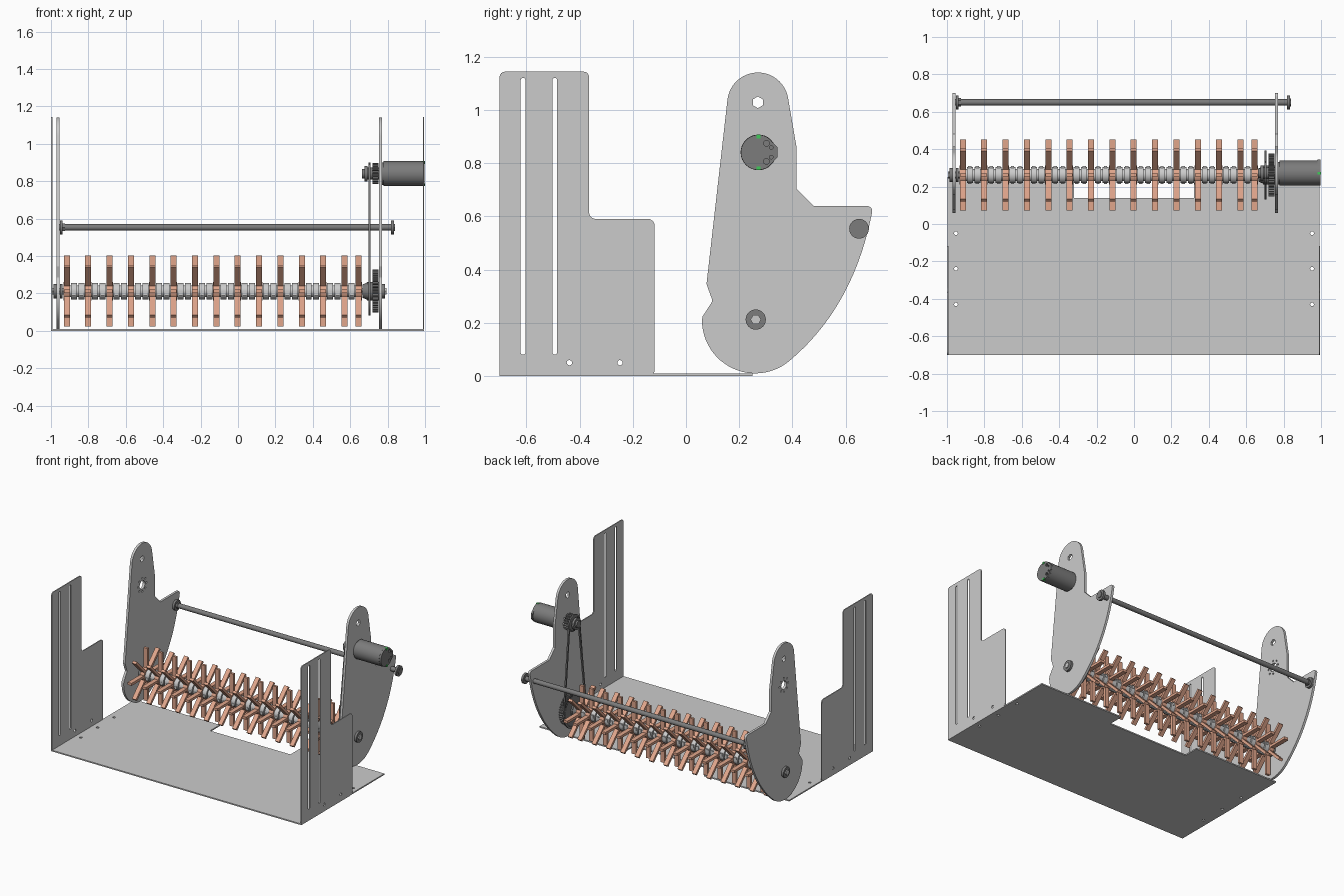
import bpy, bmesh
from math import sin, cos, pi, radians, tan
from mathutils import Vector, Matrix

if "Cube" in bpy.data.objects:
    bpy.data.objects.remove(bpy.data.objects["Cube"])


def material(name, rgb):
    m = bpy.data.materials.new(name)
    m.diffuse_color = (*rgb, 1)
    m.use_nodes = True
    m.node_tree.nodes["Principled BSDF"].inputs["Base Color"].default_value = m.diffuse_color
    return m


COPPER = material("copper_rubber", (0.75, 0.38, 0.26))
DARK = material("dark_metal", (0.2, 0.2, 0.2))
GREEN = material("green_terminal", (0.05, 0.6, 0.1))


def add(name, mesh, mat=None):
    ob = bpy.data.objects.new(name, mesh)
    bpy.context.collection.objects.link(ob)
    if mat and not mesh.materials:
        mesh.materials.append(mat)
    return ob


def arc(cx, cy, r, a0, a1, n=24):
    return [(cx + r * cos(radians(a0 + (a1 - a0) * i / n)),
             cy + r * sin(radians(a0 + (a1 - a0) * i / n))) for i in range(n + 1)]


def ring(cx, cy, r, n=20):
    return arc(cx, cy, r, 0, 360, n)[:-1]


def slot(cx, y0, y1, r):
    return arc(cx, y1 - r, r, 0, 180, 8) + arc(cx, y0 + r, r, 180, 360, 8)


def fillet(pts, n=6):
    """Points given as (u, v, radius) become rounded corners."""
    out = []
    for i, p in enumerate(pts):
        if len(p) == 2:
            out.append(p)
            continue
        c = Vector(p[:2])
        a = (Vector(pts[i - 1][:2]) - c).normalized()
        b = (Vector(pts[(i + 1) % len(pts)][:2]) - c).normalized()
        half = a.angle(b) / 2
        t, mid = p[2] / tan(half), c + (a + b).normalized() * p[2] / sin(half)
        s, e = c + a * t - mid, c + b * t - mid
        for k in range(n + 1):
            d = s.lerp(e, k / n).normalized() * p[2]
            out.append(tuple(mid + d))
    return out


def plate(name, loops, lo, hi, axis='X', mat=None):
    """Flat sheet with holes: first loop is the outline, the rest are cut out."""
    cu = bpy.data.curves.new(name, 'CURVE')
    cu.dimensions, cu.fill_mode, cu.extrude = '2D', 'BOTH', (hi - lo) / 2
    for loop in loops:
        sp = cu.splines.new('POLY')
        sp.points.add(len(loop) - 1)
        for q, p in zip(sp.points, loop):
            q.co = (p[0], p[1], 0, 1)
        sp.use_cyclic_u = True
    tmp = bpy.data.objects.new("tmp", cu)
    bpy.context.collection.objects.link(tmp)
    dg = bpy.context.evaluated_depsgraph_get()
    me = bpy.data.meshes.new_from_object(tmp.evaluated_get(dg))
    bpy.data.objects.remove(tmp)
    mid = (lo + hi) / 2
    for v in me.vertices:
        u, w, d = v.co
        v.co = (d + mid, u, w) if axis == 'X' else (u, w, d + mid)
    bm = bmesh.new()
    bm.from_mesh(me)
    bmesh.ops.remove_doubles(bm, verts=bm.verts, dist=1e-5)
    bmesh.ops.recalc_face_normals(bm, faces=bm.faces)
    bm.to_mesh(me)
    bm.free()
    return add(name, me, mat)


def cyl(bm, x0, x1, y, z, r, sides=24, r2=None):
    m = Matrix.Translation(((x0 + x1) / 2, y, z)) @ Matrix.Rotation(pi / 2, 4, 'Y')
    bmesh.ops.create_cone(bm, cap_ends=True, segments=sides, radius1=r,
                          radius2=r if r2 is None else r2, depth=x1 - x0, matrix=m)


def box(bm, centre, size, rot=Matrix()):
    bmesh.ops.create_cube(bm, size=1, matrix=rot @ Matrix.Translation(centre)
                          @ Matrix.Diagonal((*size, 1)))


def finish(name, bm, mat=None):
    me = bpy.data.meshes.new(name)
    bm.to_mesh(me)
    bm.free()
    return add(name, me, mat)


def turned(name, parts, mat=None):
    bm = bmesh.new()
    for p in parts:
        cyl(bm, *p)
    return finish(name, bm, mat)


def gear(cy, cz, r, depth, teeth):
    out = []
    for i in range(teeth):
        for f, rr in ((0, r - depth), (0.35, r - depth), (0.5, r), (0.8, r)):
            a = 2 * pi * (i + f) / teeth
            out.append((cy + rr * cos(a), cz + rr * sin(a)))
    return out


SY, SZ = 0.262, 0.212      # roller axis
MY, MZ = 0.272, 0.84       # motor axis

# floor sheet with rear notch and mounting holes
floor = [(-0.998, -0.7), (0.993, -0.7), (0.993, 0.25), (0.32, 0.25),
         (0.32, 0.14), (-0.32, 0.14), (-0.32, 0.25), (-0.998, 0.25)]
plate("floor_plate", [floor] + [ring(sx * 0.952, y, 0.01, 12) for sx in (-1, 1)
                                for y in (-0.05, -0.24, -0.43)], 0, 0.009, 'Z')

# slotted side walls
wall = fillet([(-0.7, 0), (-0.7, 1.143, 0.02), (-0.364, 1.143, 0.02), (-0.364, 0.59, 0.025),
               (-0.118, 0.59, 0.025), (-0.118, 0.009, 0.02), (-0.14, 0.0)])
wall_holes = [slot(-0.612, 0.08, 1.12, 0.009), slot(-0.493, 0.08, 1.12, 0.009),
              ring(-0.438, 0.05, 0.01, 12), ring(-0.248, 0.05, 0.01, 12)]
for side, x0 in (("left", -1.0), ("right", 0.988)):
    plate(side + "_wall", [wall] + wall_holes, x0, x0 + 0.007)

# swinging arm plates
sweep = [tuple(Vector((0.389, 0.057)) * (1 - t) ** 2 + Vector((0.628, 0.258)) * 2 * t * (1 - t)
               + Vector((0.698, 0.61)) * t * t) for t in (i / 14 for i in range(1, 15))]
arm = fillet(arc(0.27, 1.025, 0.115, 12, 172) + [(0.077, 0.345, 0.02), (0.1, 0.282, 0.015),
             (0.063, 0.225)] + arc(0.26, 0.21, 0.2, 180, 310) + sweep
             + [(0.702, 0.638, 0.018), (0.48, 0.638), (0.415, 0.703), (0.415, 0.86)])
arm_holes = [arc(0.27, 1.028, 0.022, 30, 330, 5), ring(MY, MZ, 0.03)]
arm_holes += [ring(*p, 0.007, 8) for p in ring(MY, MZ, 0.048, 8)]
for side, x0 in (("left", -0.971), ("right", 0.754)):
    plate(side + "_arm", [arm] + arm_holes, x0, x0 + 0.017)

# rear cross bar with end collars and nuts
turned("cross_bar", [(-0.965, 0.835, 0.65, 0.553, 0.017)], DARK)
turned("cross_bar_collars", [(-0.953, -0.937, 0.65, 0.553, 0.037),
                             (0.818, 0.834, 0.65, 0.553, 0.037),
                             (-0.937, -0.925, 0.65, 0.553, 0.023, 6),
                             (0.834, 0.839, 0.65, 0.553, 0.022, 6)], DARK)

# roller shaft and end bearings
turned("roller_shaft", [(-0.995, 0.793, SY, SZ, 0.02, 6)])
turned("shaft_bearings", [(-0.987, -0.971, SY, SZ, 0.038), (-0.952, -0.938, SY, SZ, 0.038),
                          (0.771, 0.787, SY, SZ, 0.038), (0.665, 0.70, SY, SZ, 0.035, 24, 0.05)], DARK)

# flap wheels: hub and eight flaps
wheel_x = [-0.915 + 0.1142 * i for i in range(14)] + [0.645]
bm = bmesh.new()
cyl(bm, -0.017, 0.017, 0, 0, 0.05)
for i in range(8):
    box(bm, (0, 0, 0.115), (0.032, 0.018, 0.15), Matrix.Rotation(i * pi / 4, 4, 'X'))
wheel = bpy.data.meshes.new("flap_wheel")
bm.to_mesh(wheel)
bm.free()
for i, x in enumerate(wheel_x):
    add(f"flap_wheel_{i + 1}", wheel, COPPER).location = (x, SY, SZ)

# clamp collars between the wheels
bm = bmesh.new()
for a, b in zip(wheel_x, wheel_x[1:]):
    mid = (a + b) / 2
    cyl(bm, a + 0.017, b - 0.017, SY, SZ, 0.031)
    for x in ([mid - 0.02, mid + 0.02] if b - a > 0.1 else [mid]):
        cyl(bm, x - 0.016, x + 0.016, SY, SZ, 0.044)
        for s in (-1, 1):
            box(bm, (x, SY + s * 0.04, SZ + s * 0.012), (0.018, 0.014, 0.02))
finish("clamp_collars", bm)

# drive gears
for name, cy, cz, r, teeth in (("roller", SY, SZ, 0.115, 40), ("motor", MY, MZ, 0.056, 20)):
    plate(name + "_gear", [gear(cy, cz, r, 0.01, teeth)], 0.718, 0.75, 'X', DARK)
    plate(name + "_sprocket", [gear(cy, cz, r + 0.005, 0.01, teeth)], 0.701, 0.707, 'X', DARK)
turned("gear_hubs", [(0.69, 0.754, SY, SZ, 0.05), (0.664, 0.676, MY, MZ, 0.025),
                     (0.676, 0.692, MY, MZ, 0.042), (0.692, 0.775, MY, MZ, 0.032)], DARK)


# drive chain loop
def loop(off):
    return arc(SY, SZ, 0.13 + off, 173.6, 366.4) + arc(MY, MZ, 0.06 + off, 6.4, 173.6)


plate("drive_chain", [loop(0), loop(-0.013)], 0.699, 0.709, 'X', DARK)

# motor: can, front ring, faceted end cap with vents, terminals
turned("motor_can", [(0.771, 0.778, MY, MZ, 0.06, 32), (0.778, 0.982, MY, MZ, 0.067, 32)], DARK)
cap = arc(MY, MZ, 0.066, 55, 305) + [(0.344, MZ - 0.018), (0.344, MZ + 0.018)]
vents = [ring(MY + u, MZ + w, r, 10) for u, w, r in
         ((0.03, 0.034, 0.011), (0.03, -0.034, 0.011), (0.048, 0.018, 0.007), (0.048, -0.018, 0.007))]
plate("motor_cap", [cap] + vents, 0.982, 0.996, 'X', DARK)
bm = bmesh.new()
for s in (-1, 1):
    box(bm, (0.991, MY, MZ + s * 0.06), (0.018, 0.014, 0.014))
finish("motor_terminals", bm, GREEN)

# smooth the round parts, keep edges sharp
for ob in bpy.context.collection.objects:
    ob.select_set(True)
    bpy.context.view_layer.objects.active = ob
bpy.ops.object.shade_smooth_by_angle(angle=radians(30))
